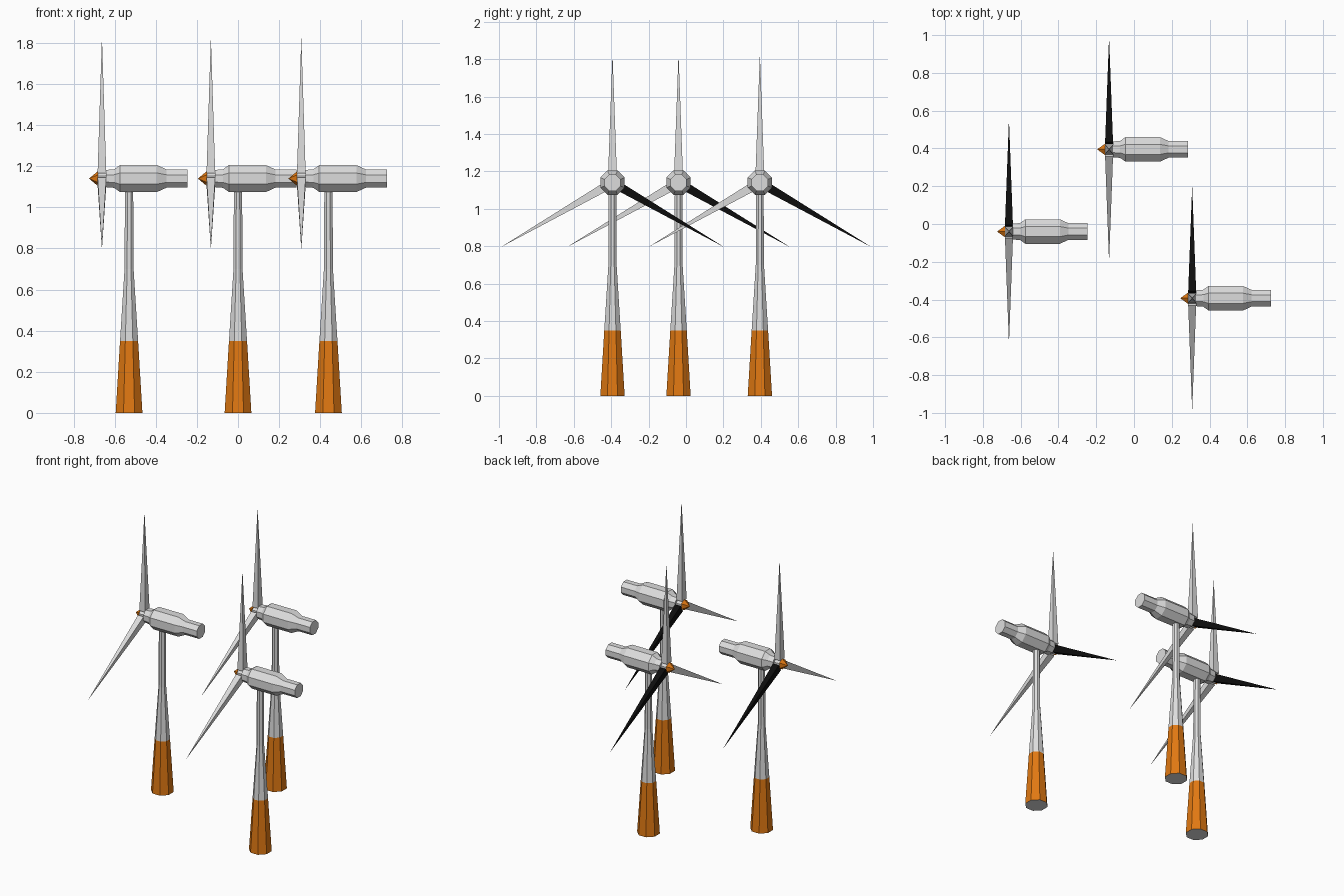
import bpy, bmesh, math
from mathutils import Matrix, Vector

if "Cube" in bpy.data.objects:
    bpy.data.objects.remove(bpy.data.objects["Cube"])


def material(name, rgb):
    m = bpy.data.materials.new(name)
    m.diffuse_color = (*rgb, 1)
    m.use_nodes = True
    m.node_tree.nodes["Principled BSDF"].inputs["Base Color"].default_value = m.diffuse_color
    return m


GREY = material("light grey", (0.72, 0.72, 0.72))
ORANGE = material("orange", (0.75, 0.19, 0.006))
BLACK = material("black", (0.004, 0.004, 0.004))
HUB_Z = 1.14
ROTOR_X = -0.132


def finish(bm, name, mats, loc, rule=None):
    bmesh.ops.recalc_face_normals(bm, faces=bm.faces)
    bm.normal_update()
    me = bpy.data.meshes.new(name)
    for m in mats:
        me.materials.append(m)
    if rule:
        for f in bm.faces:
            f.material_index = rule(f)
    bm.to_mesh(me)
    bm.free()
    ob = bpy.data.objects.new(name, me)
    ob.location = loc
    bpy.context.collection.objects.link(ob)
    return ob


def lathe(profile, sides, along_x=False, turn=0.5):
    """Faceted solid from (position, flat-side radius) pairs."""
    bm = bmesh.new()
    rings = []
    for h, r in profile:
        if r == 0:
            rings.append([bm.verts.new((0, 0, h))])
            continue
        rr = r / math.cos(math.pi / sides)
        angles = [2 * math.pi * (i + turn) / sides for i in range(sides)]
        rings.append([bm.verts.new((rr * math.cos(a), rr * math.sin(a), h)) for a in angles])
    for a, b in zip(rings, rings[1:]):
        for i in range(sides):
            j = (i + 1) % sides
            if len(a) == 1:
                bm.faces.new((a[0], b[j], b[i]))
            else:
                bm.faces.new((a[i], a[j], b[j], b[i]))
    for ring in (rings[0], rings[-1]):
        if len(ring) > 1:
            bm.faces.new(ring)
    if along_x:
        bm.transform(Matrix.Rotation(math.pi / 2, 4, 'Y'))
    return bm


def blade(name, angle, mat, loc):
    """Slender four-sided pyramid, pointing up and then turned about x."""
    bm = bmesh.new()
    base = [bm.verts.new((sx * 0.021, sy * 0.024, 0.03))
            for sx, sy in ((-1, -1), (1, -1), (1, 1), (-1, 1))]
    tip = bm.verts.new((0, 0, 0.69))
    bm.faces.new(base)
    for i in range(4):
        bm.faces.new((base[i], base[(i + 1) % 4], tip))
    bm.transform(Matrix.Rotation(angle, 4, 'X'))
    finish(bm, name, [mat], loc)


for n, (x, y) in enumerate([(-0.53, -0.04), (0.0, 0.395), (0.44, -0.393)], 1):
    # tower with an orange foot and grey underside
    finish(lathe([(0, 0.065), (0.35, 0.044), (0.70, 0.022), (1.10, 0.02)], 8),
           f"tower_{n}", [GREY, ORANGE], (x, y, 0),
           lambda f: int(0.01 < f.calc_center_median().z < 0.35))
    # generator housing
    finish(lathe([(-0.112, 0.042), (-0.073, 0.045), (-0.045, 0.065),
                  (0.137, 0.065), (0.183, 0.044), (0.285, 0.044)], 8, True),
           f"housing_{n}", [GREY], (x, y, HUB_Z))
    # rotor shaft and orange nose cone
    finish(lathe([(-0.153, 0.028), (-0.10, 0.028)], 8, True),
           f"rotor_hub_{n}", [GREY], (x, y, HUB_Z))
    finish(lathe([(-0.195, 0), (-0.152, 0.031)], 6, True, turn=0),
           f"nose_cone_{n}", [ORANGE], (x, y, HUB_Z))
    # three blades, the one on the +y side is black
    at = (x + ROTOR_X, y, HUB_Z)
    blade(f"blade_top_{n}", 0, GREY, at)
    blade(f"blade_front_{n}", math.radians(120), GREY, at)
    blade(f"blade_back_{n}", math.radians(-120), BLACK, at)
